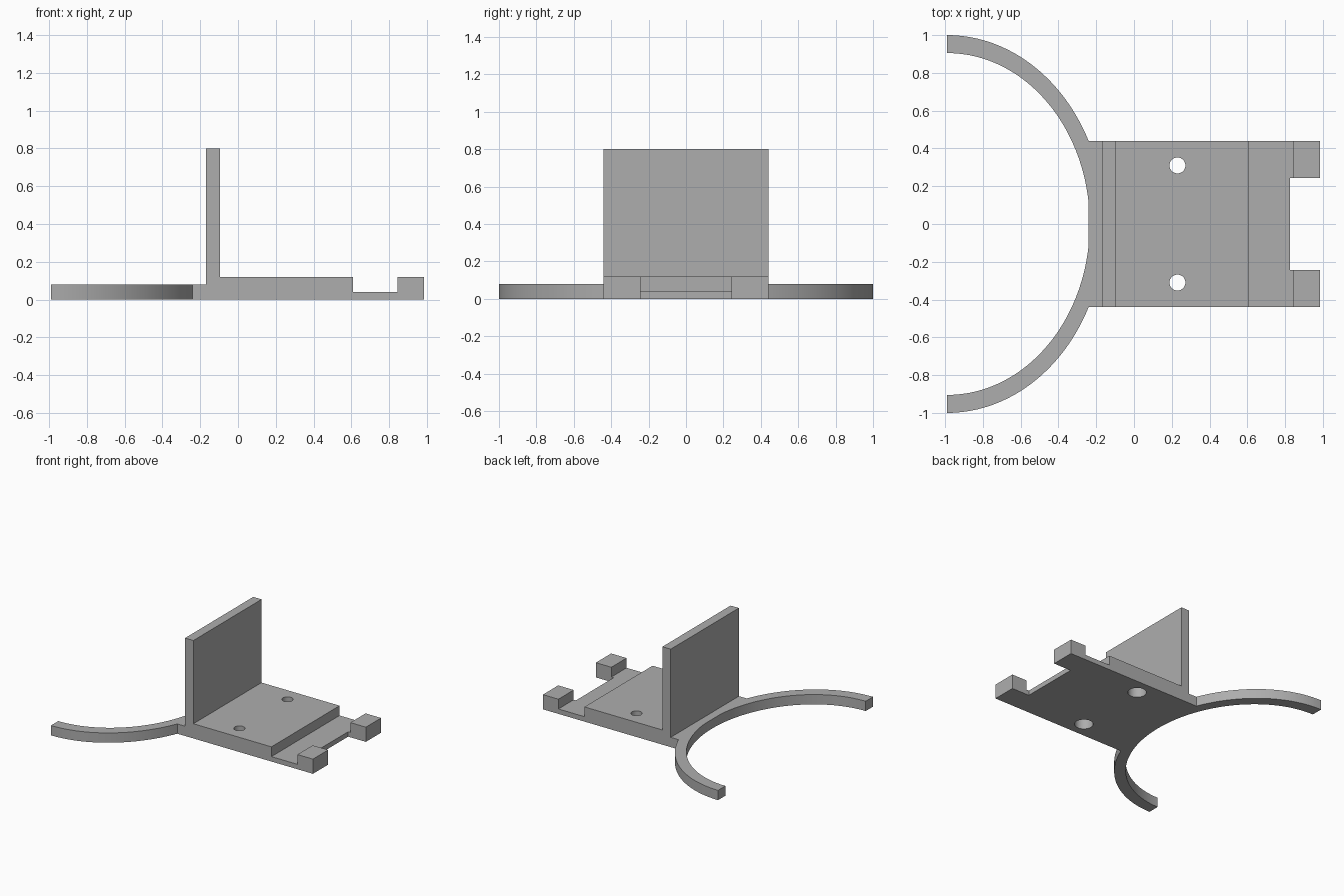
import bpy, bmesh, math

cube = bpy.data.objects.get("Cube")
if cube:
    bpy.data.objects.remove(cube, do_unlink=True)

# Single flat grey
grey = bpy.data.materials.new("plain grey")
grey.use_nodes = True
COLOUR = (0.42, 0.42, 0.42, 1)
grey.diffuse_color = COLOUR
grey.node_tree.nodes["Principled BSDF"].inputs["Base Color"].default_value = COLOUR


def prism(name, outline, offset):
    """Closed outline of 3D points, extruded along offset."""
    bm = bmesh.new()
    face = bm.faces.new([bm.verts.new(p) for p in outline])
    ext = bmesh.ops.extrude_face_region(bm, geom=[face])
    moved = [g for g in ext["geom"] if isinstance(g, bmesh.types.BMVert)]
    bmesh.ops.translate(bm, verts=moved, vec=offset)
    bmesh.ops.recalc_face_normals(bm, faces=bm.faces)
    return finish(name, bm)


def finish(name, bm):
    mesh = bpy.data.meshes.new(name)
    bm.to_mesh(mesh)
    bm.free()
    mesh.materials.append(grey)
    obj = bpy.data.objects.new(name, mesh)
    bpy.context.collection.objects.link(obj)
    return obj


def combine(target, tool, operation):
    """Apply a boolean and discard the tool."""
    mod = target.modifiers.new(operation.lower(), "BOOLEAN")
    mod.operation, mod.solver, mod.object = operation, "EXACT", tool
    bpy.context.view_layer.objects.active = target
    bpy.ops.object.modifier_apply(modifier=mod.name)
    bpy.data.objects.remove(tool, do_unlink=True)


def drill(x, y, z, depth, radius_low, radius_high):
    bm = bmesh.new()
    bmesh.ops.create_cone(bm, cap_ends=True, segments=48, radius1=radius_low,
                          radius2=radius_high, depth=depth)
    bmesh.ops.translate(bm, verts=bm.verts, vec=(x, y, z + depth / 2))
    return finish("drill", bm)


# Half-oval clamp arm
LEFT, SQUASH, HALF = -0.99, 0.835, 0.44
STEPS = 96


def arc(radius):
    angles = [math.pi * (i / STEPS - 0.5) for i in range(STEPS + 1)]
    return [(LEFT + SQUASH * radius * math.cos(a), radius * math.sin(a), 0) for a in angles]


arm = prism("clamp_bracket", arc(1.0) + arc(0.905)[::-1], (0, 0, 0.08))

# Stepped base with upright wall, drawn as a side profile
profile = [(-0.24, 0), (0.985, 0), (0.985, 0.12), (0.845, 0.12), (0.845, 0.04),
           (0.61, 0.04), (0.61, 0.12), (-0.095, 0.12), (-0.095, 0.8),
           (-0.17, 0.8), (-0.17, 0.08), (-0.24, 0.08)]
base = prism("base", [(x, -HALF, z) for x, z in profile], (0, 2 * HALF, 0))

# Notch between the end lugs
notch = prism("notch", [(0.825, -0.243, -0.1), (1.1, -0.243, -0.1),
                        (1.1, 0.243, -0.1), (0.825, 0.243, -0.1)], (0, 0, 0.4))
combine(base, notch, "DIFFERENCE")

# Screw holes, wider underneath
for side in (-1, 1):
    y = 0.31 * side
    combine(base, drill(0.23, y, -0.1, 0.4, 0.042, 0.042), "DIFFERENCE")
    combine(base, drill(0.23, y, -0.02, 0.10, 0.07, 0.07), "DIFFERENCE")

# Keep the inside of the oval clear, then fuse
combine(base, prism("oval", [(x, y, -0.1) for x, y, z in arc(0.905)], (0, 0, 0.17)), "DIFFERENCE")
combine(arm, base, "UNION")

bpy.ops.object.select_all(action="DESELECT")
arm.select_set(True)
bpy.context.view_layer.objects.active = arm
bpy.ops.object.shade_smooth_by_angle(angle=math.radians(30))
